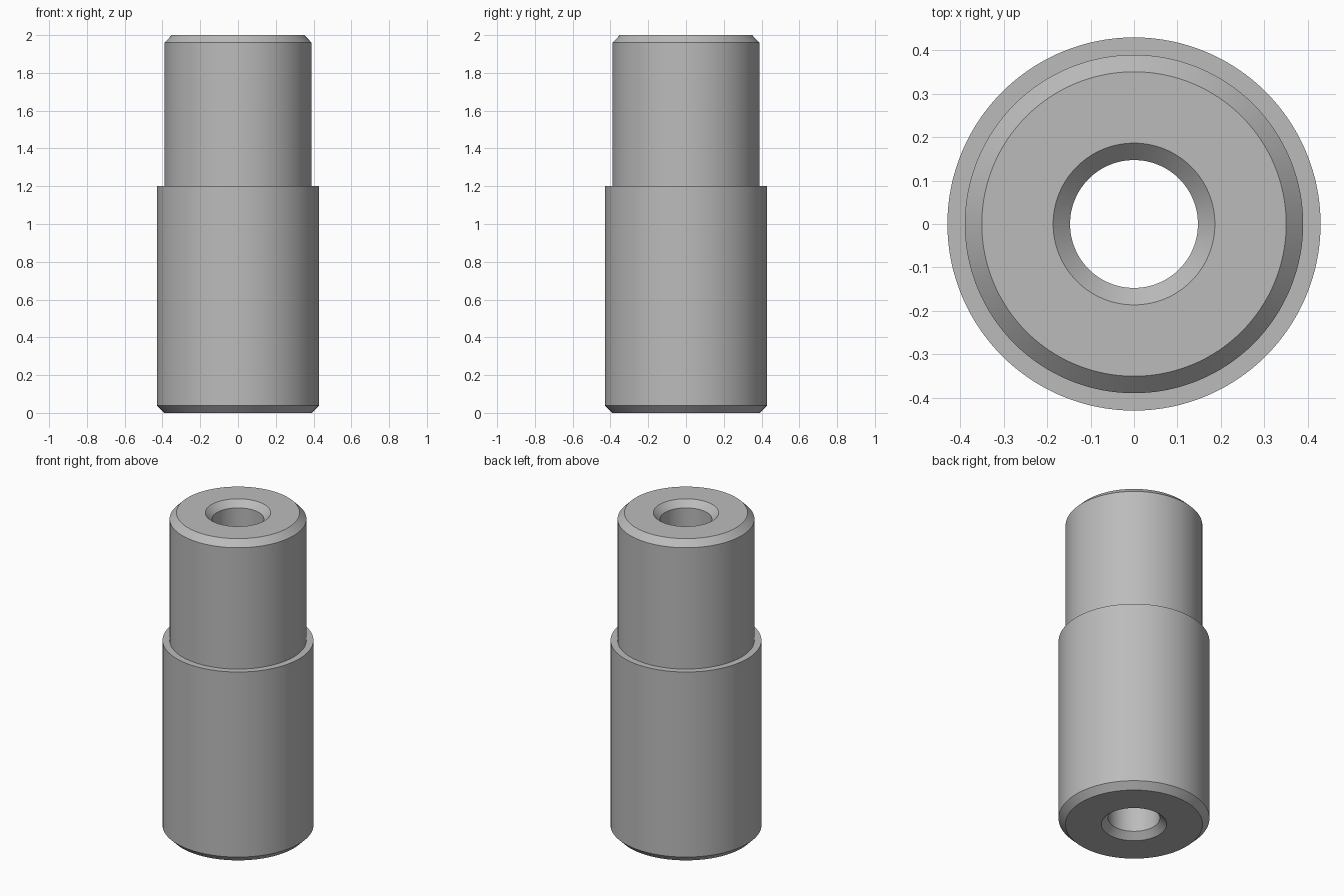
import bpy, bmesh, math

old = bpy.data.objects.get("Cube")
if old:
    bpy.data.objects.remove(old, do_unlink=True)

# Plain grey metal
metal = bpy.data.materials.new("grey_metal")
metal.use_nodes = True
colour = (0.5, 0.5, 0.5, 1)
metal.diffuse_color = colour
metal.node_tree.nodes["Principled BSDF"].inputs["Base Color"].default_value = colour

SEGMENTS = 128
HEIGHT, STEP_Z, CHAMFER = 2.0, 1.2, 0.039
BODY_R, NECK_R, BORE_R = 0.429, 0.389, 0.147


def lathe(name, profile):
    """Revolve a closed (radius, z) profile around the z axis."""
    bm = bmesh.new()
    verts = [bm.verts.new((r, 0, z)) for r, z in profile]
    edges = [bm.edges.new((v, verts[(i + 1) % len(verts)])) for i, v in enumerate(verts)]
    bmesh.ops.spin(bm, geom=verts + edges, cent=(0, 0, 0), axis=(0, 0, 1),
                   angle=math.tau, steps=SEGMENTS, use_merge=True)
    bmesh.ops.remove_doubles(bm, verts=bm.verts, dist=1e-5)
    bmesh.ops.recalc_face_normals(bm, faces=bm.faces)
    mesh = bpy.data.meshes.new(name)
    bm.to_mesh(mesh)
    bm.free()
    mesh.materials.append(metal)
    obj = bpy.data.objects.new(name, mesh)
    bpy.context.collection.objects.link(obj)
    bpy.ops.object.select_all(action="DESELECT")
    obj.select_set(True)
    bpy.context.view_layer.objects.active = obj
    bpy.ops.object.shade_smooth_by_angle(angle=math.radians(30))
    return obj


# Stepped bushing: chamfered body, narrower neck and a countersunk through bore
lathe("stepped_bushing", [
    (BORE_R + CHAMFER, 0),
    (BODY_R - CHAMFER, 0),
    (BODY_R, CHAMFER),
    (BODY_R, STEP_Z),
    (NECK_R, STEP_Z),
    (NECK_R, HEIGHT - CHAMFER),
    (NECK_R - CHAMFER, HEIGHT),
    (BORE_R + CHAMFER, HEIGHT),
    (BORE_R, HEIGHT - CHAMFER),
    (BORE_R, CHAMFER),
])
